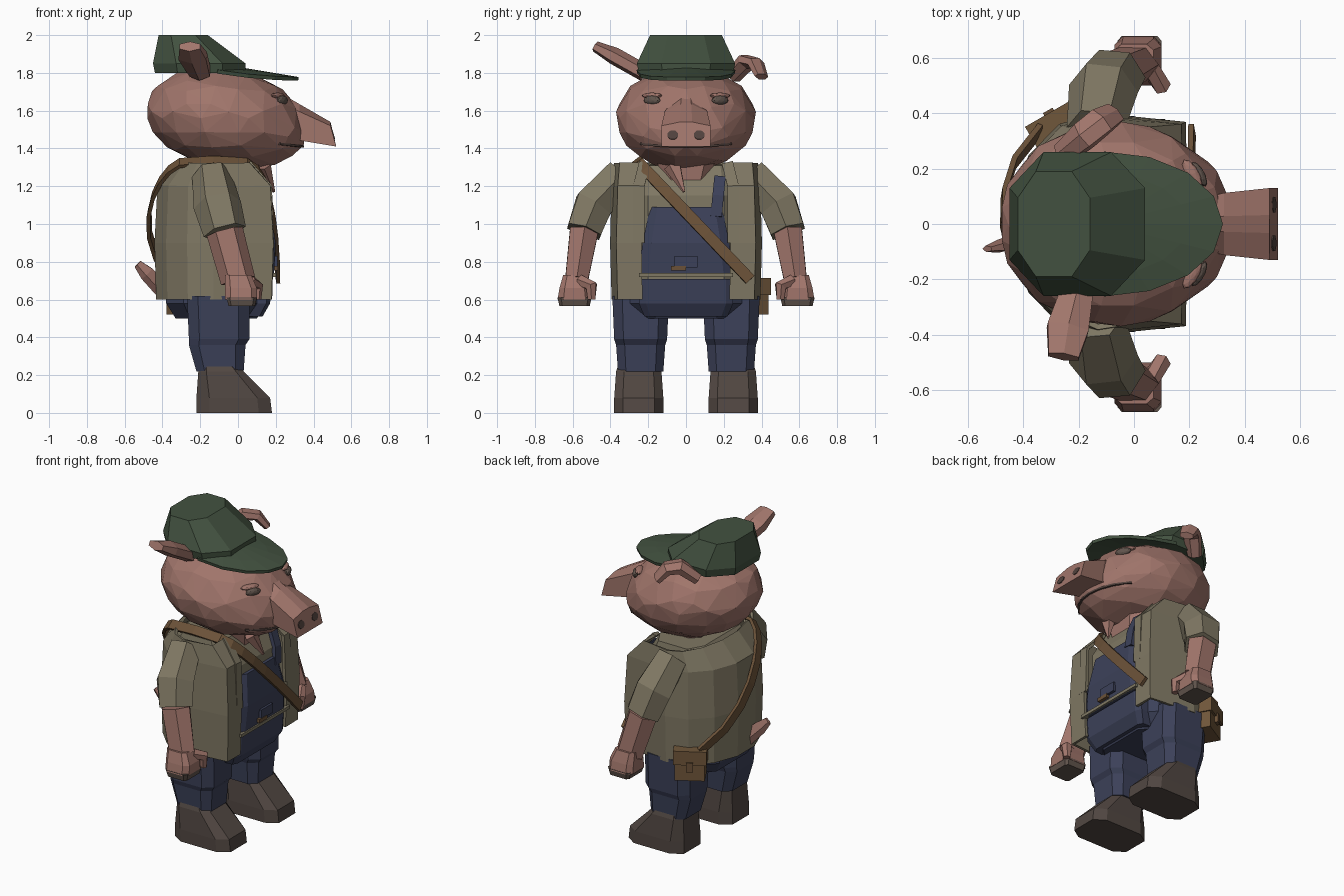
import bpy, bmesh, math
from mathutils import Vector, Matrix

old = bpy.data.objects.get("Cube")
if old:
    bpy.data.objects.remove(old, do_unlink=True)


def material(name, *srgb):
    linear = [((c + .055) / 1.055) ** 2.4 for c in srgb] + [1]
    mat = bpy.data.materials.new(name)
    mat.use_nodes = True
    mat.diffuse_color = linear
    mat.node_tree.nodes["Principled BSDF"].inputs["Base Color"].default_value = linear
    return mat


skin = material("pink skin", .63, .46, .42)
khaki = material("khaki cloth", .5, .47, .39)
denim = material("blue denim", .235, .255, .35)
green = material("dark green felt", .26, .32, .25)
boot_leather = material("dark boot leather", .32, .28, .26)
strap_leather = material("brown strap leather", .42, .32, .22)
bag_leather = material("tan bag leather", .44, .34, .23)
dark = material("dark brown", .32, .26, .24)
hoof_grey = material("grey hoof", .38, .33, .3)

X_AXIS, Z_AXIS = Vector((1, 0, 0)), Vector((0, 0, 1))
SIDES = (("left", 1), ("right", -1))


def finish(name, bm, mat):
    bmesh.ops.recalc_face_normals(bm, faces=bm.faces)
    mesh = bpy.data.meshes.new(name)
    bm.to_mesh(mesh)
    bm.free()
    mesh.materials.append(mat)
    ob = bpy.data.objects.new(name, mesh)
    bpy.context.scene.collection.objects.link(ob)
    return ob


def loft(name, mat, rings, closed=True):
    """Bridge rings of points; open strips of cloth get a thickness."""
    bm = bmesh.new()
    rows = [[bm.verts.new(point) for point in ring] for ring in rings]
    count = len(rows[0])
    for low, high in zip(rows, rows[1:]):
        for i in range(count if closed else count - 1):
            j = (i + 1) % count
            bm.faces.new((low[i], low[j], high[j], high[i]))
    if closed:
        bm.faces.new(rows[0])
        bm.faces.new(rows[-1])
    ob = finish(name, bm, mat)
    if not closed:
        solid = ob.modifiers.new("thickness", "SOLIDIFY")
        solid.thickness = .02
        solid.offset = 0
    return ob


def stack(name, mat, y, sections, chamfer=.35):
    """Stacked chamfered rectangles, each given as (height, back, front, half width)."""
    rings = []
    k = 1 - chamfer
    for z, back, front, half in sections:
        middle, reach = (front + back) / 2, (front - back) / 2
        quarter = [Vector((1, k)), Vector((k, 1))]
        turns = [Matrix.Rotation(math.pi / 2 * q, 2) for q in range(4)]
        corners = [turn @ corner for turn in turns for corner in quarter]
        # Order the corners around the middle
        corners.sort(key=lambda c: math.atan2(c.y, c.x))
        rings.append([(middle + reach * c.x, y + half * c.y, z) for c in corners])
    return loft(name, mat, rings)


def sweep(name, mat, points, widths, heights, count, up):
    """Tube along points; up(point) gives the direction of the section's height."""
    points = [Vector(p) for p in points]
    grow = 1 / math.cos(math.pi / count)
    rings = []
    for i, (p, width, height) in enumerate(zip(points, widths, heights)):
        along = points[min(i + 1, len(points) - 1)] - points[max(i - 1, 0)]
        across = up(p).cross(along).normalized()
        over = along.cross(across).normalized()
        angles = [math.tau * (j + .5) / count for j in range(count)]
        rings.append([p + grow * (across * width * math.cos(a) + over * height * math.sin(a))
                      for a in angles])
    return loft(name, mat, rings)


def ribbon(name, mat, points, width, height, up):
    return sweep(name, mat, points, [width] * len(points), [height] * len(points), 4, up)


def box(name, mat, at, half, turn=0):
    bm = bmesh.new()
    bmesh.ops.create_cube(bm, size=2)
    bm.transform(Matrix.LocRotScale(Vector(at), Matrix.Rotation(turn, 3, "Z"), Vector(half)))
    return finish(name, bm, mat)


def ball(name, mat, at, radii, detail, turn=0):
    bm = bmesh.new()
    bmesh.ops.create_icosphere(bm, subdivisions=detail, radius=1)
    bm.transform(Matrix.LocRotScale(Vector(at), Matrix.Rotation(turn, 3, "Z"), Vector(radii)))
    return finish(name, bm, mat)


# Head: coarsely faceted ellipsoid with a jutting jaw
head_at, head_size = Vector((-.07, 0, 1.56)), Vector((.41, .37, .275))


def jaw_shift(x, z):
    rise = z - head_at.z
    return x - rise / 4 + .8 * max(0, x) * max(0, -rise)


def face_point(y, z):
    rise = z - head_at.z
    depth = math.sqrt(1 - (y / head_size.y) ** 2 - (rise / head_size.z) ** 2)
    return Vector((jaw_shift(head_at.x + head_size.x * depth, z), y, z))


head = ball("head", skin, head_at, head_size, 3)
for vert in head.data.vertices:
    vert.co.x = jaw_shift(vert.co.x, vert.co.z)
coarse = head.modifiers.new("coarse facets", "DECIMATE")
coarse.ratio = .6

# Snout: ridged on top, widening towards a tilted flat end
rings = []
for t in (0, .5, 1):
    x, half = .16 + .36 * t, .07 + .06 * math.sqrt(t)
    low, high = 1.47 - .06 * t, 1.67 - .15 * t
    ridge = high + .06 - .04 * t
    top = x - .03 * t
    rings.append([(x, -half, low), (x, half, low), (top, half, high), (top, half / 4, ridge),
                  (top, -half / 4, ridge), (top, -half, high)])
loft("snout", skin, rings)
lip = [face_point(i * .08, 1.41 + (i * .04) ** 2) for i in range(-3, 4)]
ribbon("mouth", dark, lip, .006, .006, lambda p: Vector((1, p.y, 0)))

for side, s in SIDES:
    # Eyes, lids and nostrils
    ball(side + "_eye", hoof_grey, face_point(.18 * s, 1.655), (.02, .05, .025), 2, s / 2)
    ball(side + "_eyelid", skin, face_point(.18 * s, 1.68), (.025, .06, .016), 2, s / 2)
    hole = Vector((.49, .07 * s, 1.467))
    sweep(side + "_nostril", dark, [hole, hole + Vector((.018, 0, .005))],
          (.028, .028), (.024, .024), 8, lambda p: Z_AXIS)

    # Arm joints carry a short sleeve, a forearm and a hooved fist
    shoulder, bend = Vector((-.14, .34 * s, 1.26)), Vector((-.11, .49 * s, 1.1))
    elbow, wrist = Vector((-.07, .54 * s, .96)), Vector((0, .58 * s, .7))
    sweep(side + "_sleeve", khaki, [shoulder, bend, elbow], (.09, .1, .09), (.09, .11, .1), 6,
          lambda p: X_AXIS)
    sweep(side + "_forearm", skin, [elbow, wrist], (.075, .06), (.085, .08), 6, lambda p: X_AXIS)
    stack(side + "_fist", skin, .59 * s, [(.73, -.07, .07, .06), (.66, -.07, .1, .08),
                                          (.6, -.07, .1, .09)])
    stack(side + "_hoof", hoof_grey, .59 * s, [(.61, -.06, .1, .09), (.565, -.05, .09, .08)], .2)
    thumb_root = wrist + Vector((.06, -.02 * s, 0))
    thumb_bend = thumb_root + Vector((.04, -.06 * s, -.03))
    sweep(side + "_thumb", skin, [thumb_root, thumb_bend, thumb_bend - Z_AXIS * .07],
          (.03, .03, .02), (.03, .03, .02), 6, lambda p: X_AXIS)

    # Trouser leg with a fold at the knee, over a wedge-toed boot
    stack(side + "_leg", denim, .24 * s, [(.22, -.22, .03, .12), (.36, -.26, .04, .13),
                                          (.39, -.26, .06, .14), (.62, -.27, .06, .15)])
    stack(side + "_boot", boot_leather, .25 * s, [(0, -.22, .18, .13), (.08, -.22, .17, .13),
                                                  (.22, -.21, .03, .12), (.25, -.2, 0, .11)])

    # Lapel along the jacket opening
    ribbon(side + "_lapel", khaki, [(.18, .25 * s, .9), (.17, .25 * s, 1.2), (.06, .22 * s, 1.32)],
           .03, .01, lambda p: X_AXIS)

# Ears: the right one upright, the left one folded over
sweep("right_ear", skin, [(-.2, -.22, 1.8), (-.24, -.38, 1.89), (-.255, -.48, 1.94)],
      (.055, .075, .055), (.04, .04, .025), 6, lambda p: Z_AXIS)
sweep("left_ear", skin, [(-.26, .25, 1.78), (-.18, .32, 1.86), (-.12, .37, 1.85), (-.07, .4, 1.78)],
      (.04, .05, .05, .04), (.03, .035, .03, .02), 6, lambda p: Vector((.2, .5, 1)))

# Cap: faceted crown and a drooping round brim
stack("cap_crown", green, 0, [(1.8, -.44, .04, .25), (1.85, -.45, .04, .26),
                              (2, -.42, -.16, .19)], .5)
rings = []
for reach in (.3, .7, 1):
    angles = [math.pi * i / 8 for i in range(9)]
    edge = [(.43 * reach * math.sin(a), .26 * reach * math.cos(a)) for a in angles]
    rings.append([(x - .11, y, 1.84 - x / 6 - y * y / 2) for x, y in edge])
loft("cap_brim", green, rings, closed=False)

# Neck and throat tuft
stack("neck", skin, 0, [(1.2, -.14, .1, .11), (1.38, -.2, .12, .17)])
sweep("throat_tuft", skin, [(.14, -.07, 1.31), (.19, -.01, 1.17)], (.04, .006), (.03, .006), 5,
      lambda p: X_AXIS)

# Shirt and dungarees
stack("shirt", khaki, 0, [(.7, -.38, .15, .31), (1.15, -.38, .15, .31), (1.31, -.26, .06, .28)])
stack("dungaree_hips", denim, 0, [(.5, -.33, .1, .24), (.58, -.38, .15, .3), (.72, -.38, .15, .3)])
stack("dungaree_front", denim, 0, [(.51, -.1, .13, .22), (.58, -.1, .17, .25),
                                   (.71, -.1, .18, .25)], .15)
stack("dungaree_bib", denim, 0, [(.72, -.1, .19, .25), (.9, -.1, .2, .23), (1.09, -.1, .17, .19)], .2)
box("bib_pocket", denim, (.2, 0, .8), (.01, .06, .03))
box("pocket_patch", strap_leather, (.2, -.04, .765), (.013, .04, .012))
box("waistband", khaki, (.1, 0, .73), (.1, .25, .01))
ribbon("bib_strap", denim, [(.17, .16, 1.04), (.16, .17, 1.15), (.12, .18, 1.25)], .03, .012,
       lambda p: X_AXIS)

# Open jacket: flat front panels, a round back and sloping shoulders
outline = [(.31, .24), (.31, .37)]
outline += [(-.31 * math.sin(math.pi * i / 7), .4 * math.cos(math.pi * i / 7)) for i in range(8)]
outline += [(.31, -.37), (.31, -.24)]
rings = []
for z, depth, width in ((.6, .97, .96), (.9, 1, .98), (1.2, .95, .96), (1.32, .6, .93)):
    rings.append([(x * depth - .13, y * width, z) for x, y in outline])
loft("jacket", khaki, rings, closed=False)

# Satchel strap: slanted loop over the right shoulder down to the left hip
path = []
for i in range(-8, 9):
    angle = math.pi / 2 * abs(i) / 8
    drop = 1 - math.cos(angle)
    y = .6 * drop - .26
    if i < 0:
        reach = -.36 * math.sin(angle) ** .3 * math.sqrt(1 - (y / .42) ** 2)
    else:
        reach = .34 * math.sin(angle) ** .4
    path.append((reach - .13, y, 1.335 - .63 * drop))
ribbon("satchel_strap", strap_leather, path, .03, .01, lambda p: p - Vector((-.13, 0, 1)))

# Satchel turned to sit on the hip
hip_turn = math.radians(30)
box("satchel", bag_leather, (-.27, .34, .605), (.09, .06, .085), hip_turn)
box("satchel_flap", bag_leather, (-.275, .345, .67), (.1, .065, .045), hip_turn)
box("satchel_clasp", strap_leather, (-.307, .402, .615), (.02, .01, .03), hip_turn)

# Tail
sweep("tail", skin, [(-.4, -.05, .66), (-.48, -.08, .74), (-.53, -.09, .79)],
      (.04, .035, .02), (.02, .02, .01), 5, lambda p: Vector((-1, 0, 1)))
